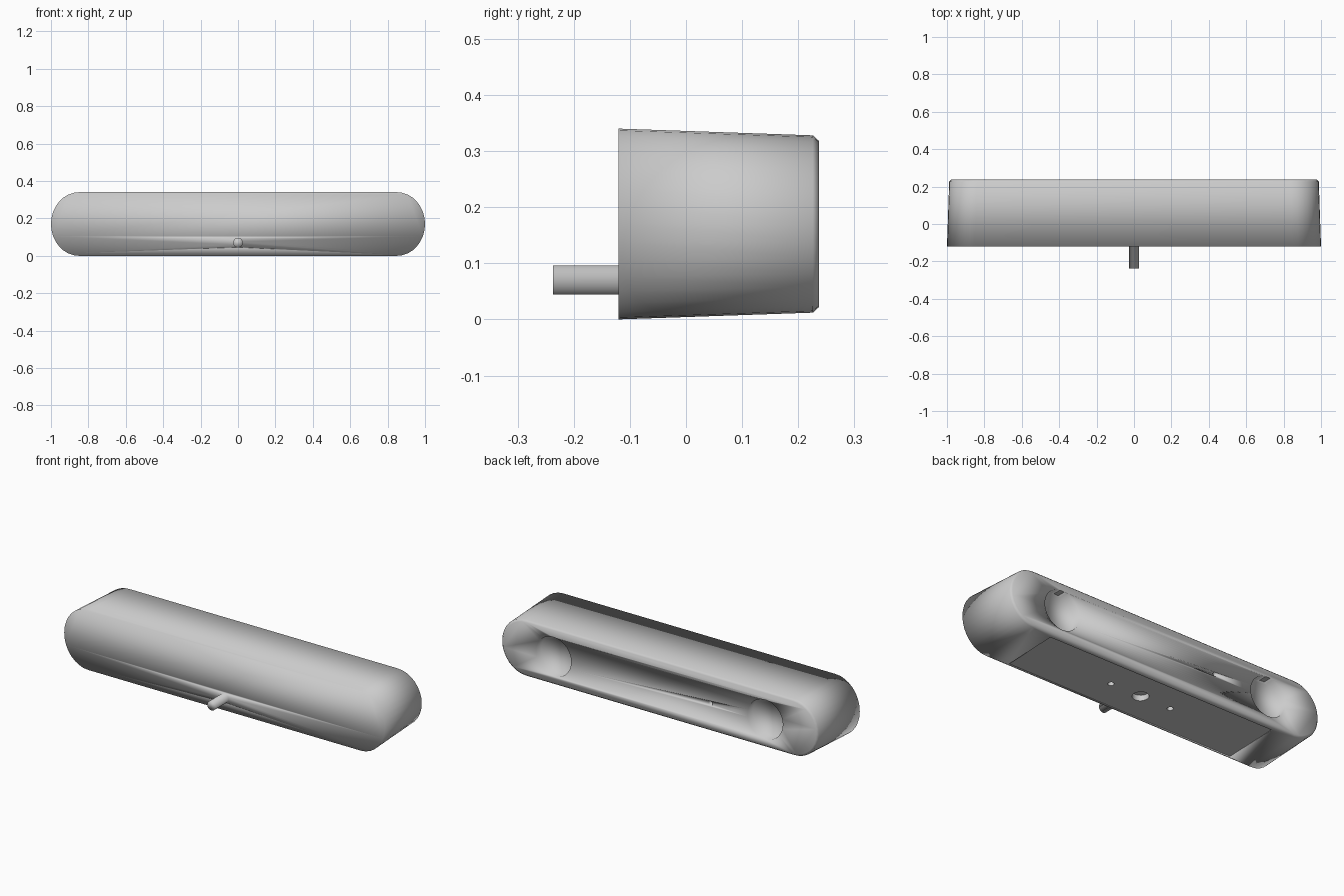
import bpy, bmesh, math
from mathutils import Matrix

if "Cube" in bpy.data.objects:
    bpy.data.objects.remove(bpy.data.objects["Cube"])

MID_Z = 0.17


def finish(bm, name):
    bmesh.ops.recalc_face_normals(bm, faces=bm.faces[:])
    mesh = bpy.data.meshes.new(name)
    bm.to_mesh(mesh)
    bm.free()
    obj = bpy.data.objects.new(name, mesh)
    bpy.context.collection.objects.link(obj)
    return obj


def outline(half_x, half_z, steps=16):
    """Long bar outline with rounded ends, in x and z."""
    rx = 0.15
    pts = []
    for side in (1, -1):
        for i in range(steps + 1):
            a = side * math.pi / 2 - math.pi * i / steps
            pts.append((side * (half_x - rx) + rx * math.cos(a) if side == 1
                        else -(half_x - rx) + rx * math.cos(a), half_z * math.sin(a)))
    return pts


def cylinder(name, x, z, r, y0, y1, sides=32):
    bm = bmesh.new()
    m = Matrix.Translation((x, (y0 + y1) / 2, z)) @ Matrix.Rotation(math.pi / 2, 4, 'X')
    bmesh.ops.create_cone(bm, cap_ends=True, segments=sides, radius1=r, radius2=r,
                          depth=abs(y1 - y0), matrix=m)
    return finish(bm, name)


def boolean(target, tool, op):
    mod = target.modifiers.new(tool.name, 'BOOLEAN')
    mod.operation = op
    mod.solver = 'EXACT'
    mod.object = tool
    tool.hide_render = True
    tool.hide_set(True)


# Tapered housing with a chamfered back edge
bm = bmesh.new()
rings = []
for y, hx, hz in ((-0.12, 1.0, 0.17), (0.226, 0.988, 0.158), (0.237, 0.978, 0.148)):
    rings.append([bm.verts.new((x, y, MID_Z + z)) for x, z in outline(hx, hz)])
for a, b in zip(rings, rings[1:]):
    n = len(a)
    for i in range(n):
        bm.faces.new((a[i], a[(i + 1) % n], b[(i + 1) % n], b[i]))
bm.faces.new(rings[0])
bm.faces.new(rings[-1])
housing = finish(bm, "housing")

# Front peg
boolean(housing, cylinder("peg_tool", 0, 0.07, 0.026, -0.237, -0.08), 'UNION')

# Round sockets and a small pinhole in the back
for s in (-1, 1):
    boolean(housing, cylinder("socket_cutter", s * 0.66, MID_Z, 0.11, 0.19, 0.3, 48), 'DIFFERENCE')
boolean(housing, cylinder("pinhole_cutter", -0.32, MID_Z, 0.012, 0.22, 0.3, 16), 'DIFFERENCE')

# Shallow recessed panel underneath, following the taper
tilt = Matrix.Translation((0, 0.048, 0.0058)) @ Matrix.Rotation(math.atan(0.012 / 0.346), 4, 'X')
bm = bmesh.new()
bmesh.ops.create_cube(bm, size=1, matrix=tilt @ Matrix.Translation((0, 0, -0.046))
                      @ Matrix.Diagonal((1.42, 0.32, 0.1, 1)))
boolean(housing, finish(bm, "panel_cutter"), 'DIFFERENCE')

# Mounting hole and two small holes in the panel
for x, r in ((0, 0.042), (-0.19, 0.016), (0.19, 0.016)):
    bm = bmesh.new()
    bmesh.ops.create_cone(bm, cap_ends=True, segments=24, radius1=r, radius2=r, depth=0.1,
                          matrix=Matrix.Translation((x, 0.05, -0.01)))
    boolean(housing, finish(bm, "hole_cutter"), 'DIFFERENCE')

# Apply the cuts, then smooth everything except the flat panel
bpy.context.view_layer.update()
result = bpy.data.meshes.new_from_object(housing.evaluated_get(bpy.context.evaluated_depsgraph_get()))
housing.modifiers.clear()
housing.data = result
for p in result.polygons:
    p.use_smooth = not (p.normal.z < -0.99 and abs(p.center.x) < 0.72
                        and p.center.z > 0.0058 + (p.center.y - 0.048) * 0.0347 + 0.002)
for o in [o for o in bpy.data.objects if o is not housing]:
    bpy.data.objects.remove(o)
